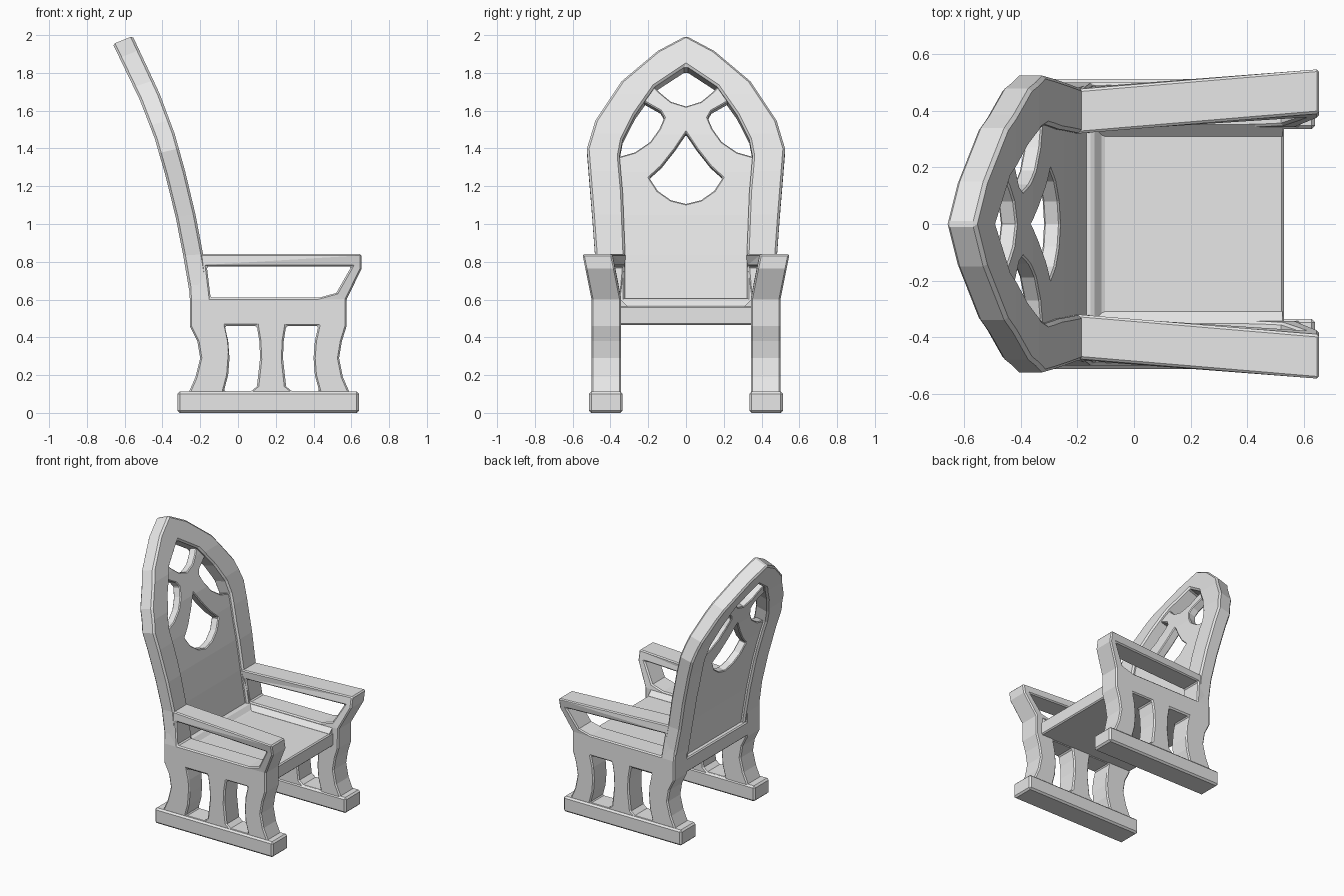
import bpy, bmesh
from mathutils import Vector

cube = bpy.data.objects.get("Cube")
if cube:
    bpy.data.objects.remove(cube, do_unlink=True)

stone = bpy.data.materials.new("light_grey")
stone.use_nodes = True
GREY = (0.8, 0.8, 0.8, 1)
stone.diffuse_color = GREY
stone.node_tree.nodes["Principled BSDF"].inputs["Base Color"].default_value = GREY


def sheet(name, loops, place, cuts=(), mirror=False, bevel=0.012):
    """Fill flat loops (the later ones are holes), thicken them, and place each point."""
    bm = bmesh.new()
    for loop in loops:
        vs = [bm.verts.new((u, v, 0)) for u, v in loop]
        for a, b in zip(vs, vs[1:] + vs[:1]):
            bm.edges.new((a, b))
    bmesh.ops.triangle_fill(bm, edges=bm.edges[:], use_beauty=True, normal=(0, 0, 1))
    for c in cuts:
        bmesh.ops.bisect_plane(bm, geom=bm.verts[:] + bm.edges[:] + bm.faces[:],
                               dist=0.0001, plane_co=(0, c, 0), plane_no=(0, 1, 0))
    ext = bmesh.ops.extrude_face_region(bm, geom=bm.faces[:])
    for g in ext["geom"]:
        if isinstance(g, bmesh.types.BMVert):
            g.co.z = 1
    for v in bm.verts:
        v.co = Vector(place(*v.co))
    bmesh.ops.recalc_face_normals(bm, faces=bm.faces[:])
    bmesh.ops.dissolve_limit(bm, angle_limit=0.004, verts=bm.verts[:], edges=bm.edges[:])
    me = bpy.data.meshes.new(name)
    bm.to_mesh(me)
    bm.free()
    me.materials.append(stone)
    ob = bpy.data.objects.new(name, me)
    bpy.context.collection.objects.link(ob)
    if bevel:
        mod = ob.modifiers.new("chamfer", 'BEVEL')
        mod.width = bevel
        mod.segments = 1
        mod.limit_method = 'ANGLE'
        mod.angle_limit = 0.8
    if mirror:
        mod = ob.modifiers.new("mirror", 'MIRROR')
        mod.use_axis = (False, True, False)
        mod.use_mirror_merge = False
    return ob


def both_sides(half):
    """Mirror a half outline that runs from the bottom up to the centre line."""
    return half + [(-u, v) for u, v in reversed(half) if u > 0]


# Curve of the back's front face: (height, depth)
BEND = [(0.46, -0.13), (0.6, -0.145), (0.84, -0.185), (1.05, -0.225), (1.28, -0.28),
        (1.48, -0.336), (1.69, -0.415), (2.0, -0.56)]
BEND_CUTS = [z for z, x in BEND[1:-1]]


def bend(z):
    for (z0, x0), (z1, x1) in zip(BEND, BEND[1:]):
        if z <= z1:
            break
    return x0 + (x1 - x0) * (z - z0) / (z1 - z0)


def on_back(front, rear):
    """Place a sheet on the bent back, between two depths behind its front face."""
    def place(u, v, t):
        d = front + (rear - front) * t
        lean = max(0, (v - 0.6) / 1.4)
        return (bend(v) - d, u, v - 0.4 * lean * d)
    return place


# Pointed arch frame of the back
outer = [(0.495, 0.5), (0.495, 0.6), (0.482, 0.84), (0.497, 1.05), (0.525, 1.4),
         (0.48, 1.55), (0.34, 1.76), (0.15, 1.92), (0, 2.0)]
inner = [(0, 1.84), (0.165, 1.73), (0.27, 1.58), (0.335, 1.45), (0.352, 1.36),
         (0.335, 1.17), (0.322, 0.84), (0.322, 0.5)]
half_frame = outer + inner
frame = (outer + [(-u, v) for u, v in reversed(outer[:-1])]
         + [(-u, v) for u, v in reversed(inner)] + inner[1:])
sheet("back_frame", [frame], on_back(0, 0.105), BEND_CUTS)

# Recessed back panel with tracery openings
panel = both_sides([(0.34, 0.5), (0.34, 0.84), (0.355, 1.17), (0.375, 1.355), (0.27, 1.385),
                    (0.19, 1.44), (0.14, 1.51), (0.115, 1.57), (0.135, 1.605), (0.24, 1.665),
                    (0.175, 1.74), (0.14, 1.705), (0.08, 1.655), (0, 1.63)])
drop = both_sides([(0, 1.11), (0.08, 1.13), (0.15, 1.18), (0.195, 1.25),
                   (0.13, 1.31), (0.06, 1.4), (0, 1.49)])
sheet("back_panel", [panel, drop], on_back(0.022, 0.08), BEND_CUTS, bevel=0.006)


# Side panels: legs, armrest and their openings
def on_side(x, z, t):
    rise = max(0, (z - 0.6) / 0.24)
    flare = -0.022 + 0.07 * (x + 0.18) / 0.83
    return (x, 0.343 + 0.157 * t + rise * flare, z)


side = [(-0.26, 0.05), (-0.26, 0.11), (-0.225, 0.19), (-0.2, 0.29), (-0.215, 0.38),
        (-0.255, 0.46), (-0.255, 0.6), (-0.262, 0.75), (-0.262, 0.84), (0.655, 0.84),
        (0.655, 0.765), (0.575, 0.6), (0.575, 0.46), (0.55, 0.38), (0.535, 0.29),
        (0.555, 0.19), (0.59, 0.11), (0.59, 0.05)]
arm_gap = [(-0.165, 0.775), (0.6, 0.775), (0.52, 0.635), (0.43, 0.61), (-0.145, 0.61)]
rear_gap = [(-0.07, 0.46), (0.1, 0.46), (0.113, 0.38), (0.117, 0.29), (0.1, 0.14),
            (0.07, 0.115), (-0.075, 0.115), (-0.052, 0.2), (-0.045, 0.29), (-0.052, 0.38)]
front_gap = [(0.355 - u, v) for u, v in rear_gap]
sheet("side_panels", [side, arm_gap, rear_gap, front_gap], on_side, [0.6], mirror=True)

# Long feet under the side panels
foot = [(-0.32, 0), (0.64, 0), (0.64, 0.113), (-0.32, 0.113)]
sheet("feet", [foot], lambda x, z, t: (x, 0.336 + 0.177 * t, z), mirror=True)

# Seat with its rear rail and the slope up to the back
seat = [(-0.255, 0.465), (0.53, 0.465), (0.53, 0.565), (-0.11, 0.565),
        (-0.145, 0.605), (-0.175, 0.605), (-0.2, 0.57), (-0.255, 0.57)]
sheet("seat", [seat], lambda x, z, t: (x, 0.72 * t - 0.36, z), bevel=0.008)

# Sloped strips along the seat's sides
strip = [(0.31, 0.56), (0.31, 0.566), (0.347, 0.602), (0.36, 0.602), (0.36, 0.56)]
sheet("seat_side_strips", [strip], lambda y, z, t: (-0.16 + 0.685 * t, y, z),
      mirror=True, bevel=0)
